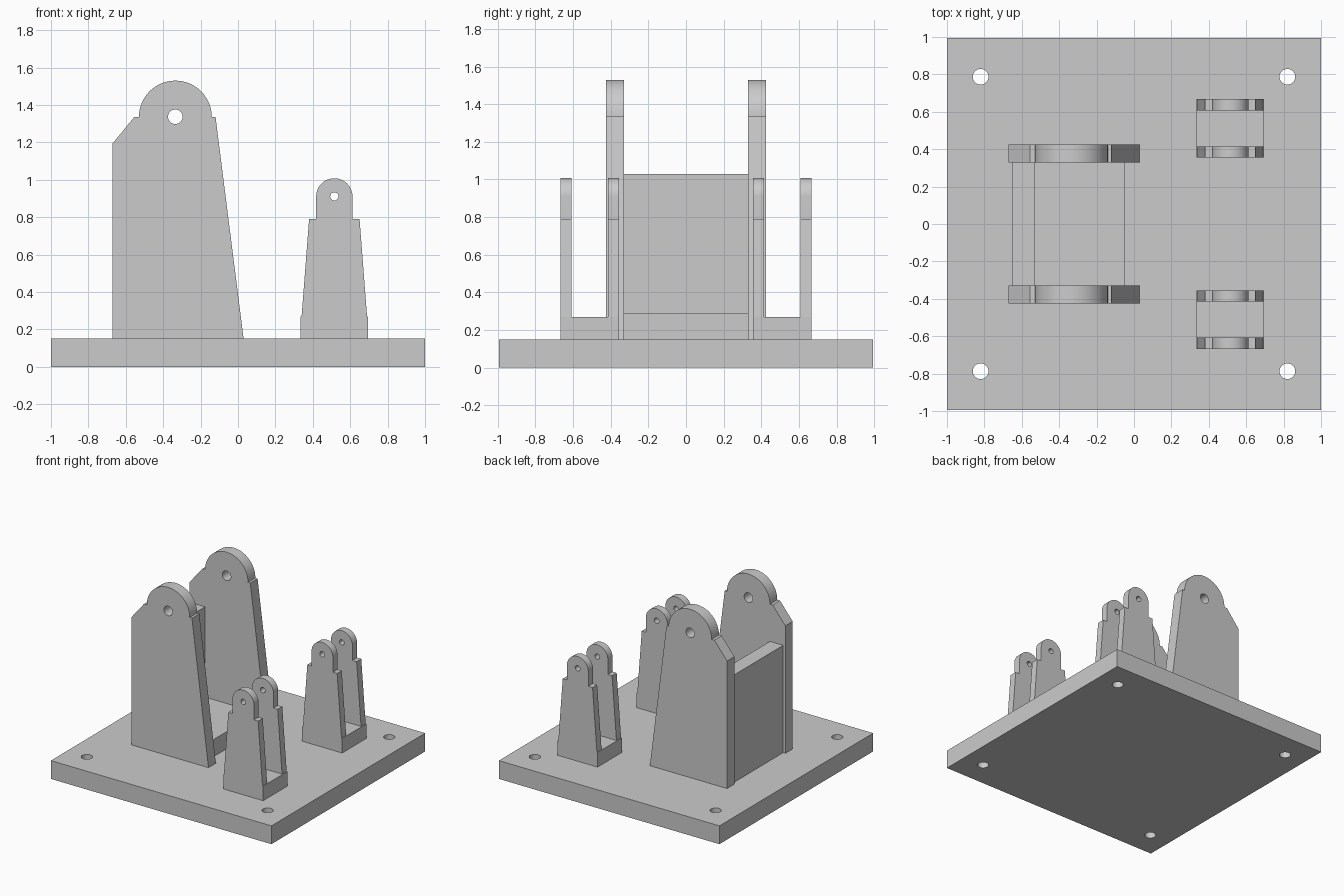
import bpy, bmesh
from math import pi, cos, sin
from mathutils import Matrix

if "Cube" in bpy.data.objects:
    bpy.data.objects.remove(bpy.data.objects["Cube"])

GREY = (0.6, 0.6, 0.6, 1)
grey = bpy.data.materials.new("plain grey")
grey.use_nodes = True
grey.diffuse_color = GREY
grey.node_tree.nodes["Principled BSDF"].inputs["Base Color"].default_value = GREY


def arc(cx, cy, r, start, end, steps):
    return [(cx + r * cos(start + (end - start) * i / steps),
             cy + r * sin(start + (end - start) * i / steps)) for i in range(steps + 1)]


def circle(cx, cy, r):
    return arc(cx, cy, r, 0, 2 * pi, 32)[:-1]


def plate(name, loops, thickness, matrix):
    """Extrude an outline, with any further loops as holes, about its own plane."""
    curve = bpy.data.curves.new(name, "CURVE")
    curve.dimensions = "2D"
    curve.fill_mode = "BOTH"
    curve.extrude = thickness / 2
    for loop in loops:
        spline = curve.splines.new("POLY")
        spline.points.add(len(loop) - 1)
        for point, (x, y) in zip(spline.points, loop):
            point.co = (x, y, 0, 1)
        spline.use_cyclic_u = True
    helper = bpy.data.objects.new(name + " outline", curve)
    mesh = bpy.data.meshes.new_from_object(helper)
    bpy.data.objects.remove(helper)
    bpy.data.curves.remove(curve)

    # Weld the caps to the walls and place the part
    bm = bmesh.new()
    bm.from_mesh(mesh)
    bmesh.ops.remove_doubles(bm, verts=bm.verts, dist=0.0001)
    bmesh.ops.transform(bm, matrix=matrix, verts=bm.verts)
    bmesh.ops.recalc_face_normals(bm, faces=bm.faces)
    bm.to_mesh(mesh)
    bm.free()
    mesh.name = name
    mesh.materials.clear()
    mesh.materials.append(grey)
    obj = bpy.data.objects.new(name, mesh)
    bpy.context.collection.objects.link(obj)
    bpy.ops.object.select_all(action="DESELECT")
    obj.select_set(True)
    bpy.context.view_layer.objects.active = obj
    bpy.ops.object.shade_smooth_by_angle(angle=pi / 6)
    return obj


def upright(name, loops, y0, y1):
    """Plate drawn in x and z, reaching from y0 to y1."""
    place = Matrix.Translation((0, (y0 + y1) / 2, 0)) @ Matrix.Rotation(pi / 2, 4, "X")
    return plate(name, loops, abs(y1 - y0), place)


# Base plate with four bolt holes
BASE = 0.15
corners = [(-1, -0.995), (1, -0.995), (1, 0.995), (-1, 0.995)]
bolts = [circle(x, y, 0.042) for x in (-0.82, 0.82) for y in (-0.787, 0.787)]
plate("base_plate", [corners] + bolts, BASE, Matrix.Translation((0, 0, BASE / 2)))

# Large bracket: back wall and floor in one L shape between two cheeks
upright("large_bracket_web", [[(-0.65, BASE), (-0.05, BASE), (-0.05, 0.29),
                               (-0.53, 0.29), (-0.53, 1.03), (-0.65, 1.03)]], -0.33, 0.33)
cheek = ([(-0.67, BASE), (0.03, BASE), (-0.12, 1.335)]
         + arc(-0.335, 1.335, 0.195, 0, pi, 32)
         + [(-0.555, 1.335), (-0.67, 1.195)])
cheek_hole = circle(-0.335, 1.337, 0.039)

# Small bracket: a floor block carrying two tapered lugs
MID = 0.515
half = [(0.175, 0.27), (0.135, 0.79), (0.097, 0.79)]
lug = ([(MID + x, z) for x, z in half]
       + arc(MID, 0.911, 0.097, 0, pi, 24)
       + [(MID - x, z) for x, z in reversed(half)])
lug_hole = circle(MID, 0.911, 0.022)
foot = [(MID - 0.181, BASE), (MID + 0.181, BASE), (MID + 0.181, 0.27), (MID - 0.181, 0.27)]

for side, s in (("front", -1), ("back", 1)):
    upright(side + "_large_cheek", [cheek, cheek_hole], s * 0.33, s * 0.425)
    upright(side + "_small_foot", [foot], s * 0.355, s * 0.668)
    upright(side + "_small_inner_lug", [lug, lug_hole], s * 0.355, s * 0.415)
    upright(side + "_small_outer_lug", [lug, lug_hole], s * 0.608, s * 0.668)
